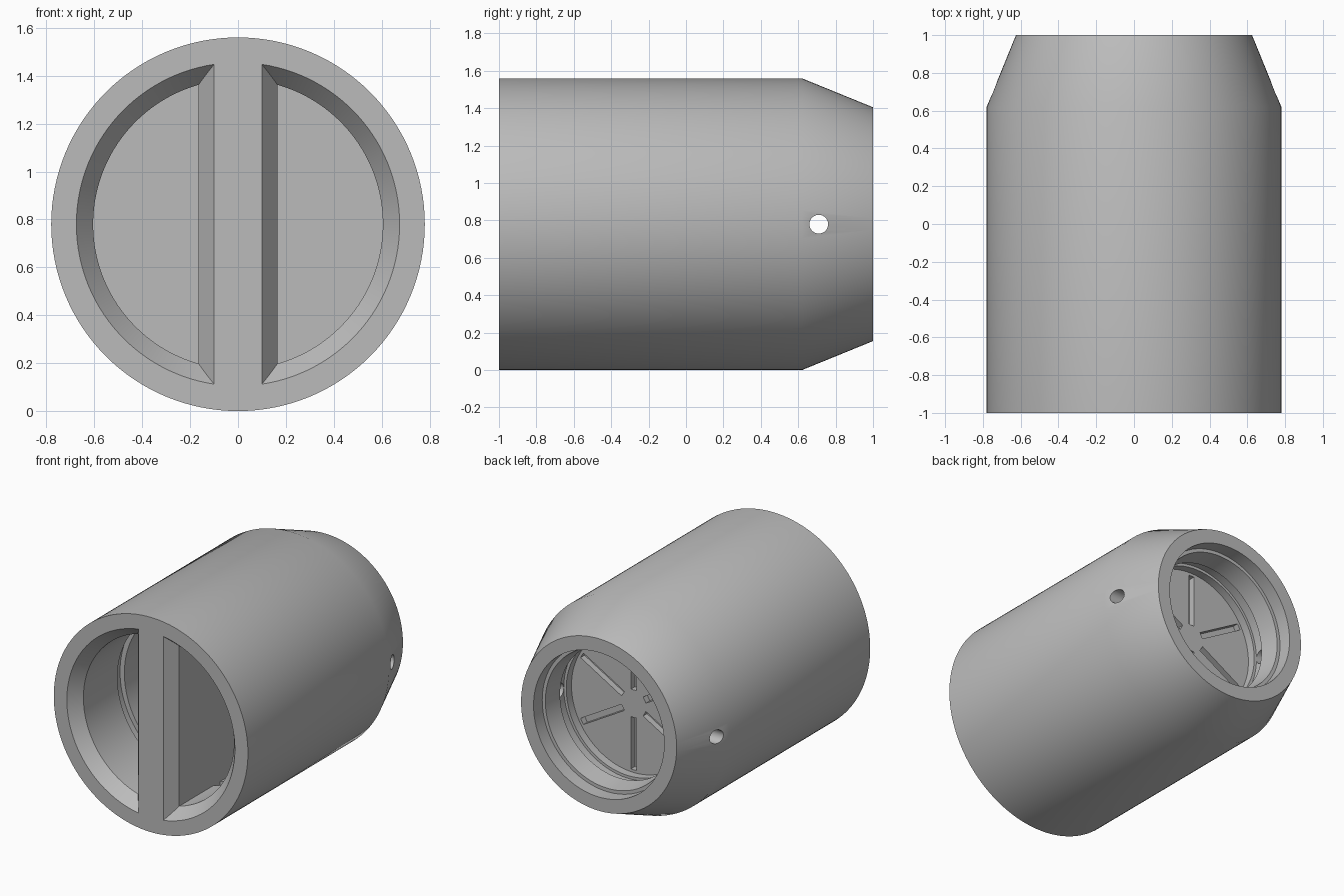
import bpy, bmesh, math
from mathutils import Matrix, Vector

cube = bpy.data.objects.get("Cube")
if cube:
    bpy.data.objects.remove(cube)

CENTRE = Vector((0, 0, 0.78))

grey = bpy.data.materials.new("plain_grey")
grey.use_nodes = True
COLOUR = (0.5, 0.5, 0.5, 1)
grey.diffuse_color = COLOUR
grey.node_tree.nodes["Principled BSDF"].inputs["Base Color"].default_value = COLOUR


def make(name, bm):
    bmesh.ops.recalc_face_normals(bm, faces=bm.faces)
    mesh = bpy.data.meshes.new(name)
    bm.to_mesh(mesh)
    bm.free()
    obj = bpy.data.objects.new(name, mesh)
    bpy.context.collection.objects.link(obj)
    mesh.materials.append(grey)
    obj.location = CENTRE
    return obj


def revolve(name, profile, steps=128):
    """Spin a (radius, y) profile about the y axis."""
    bm = bmesh.new()
    verts = [bm.verts.new((r, y, 0)) for r, y in profile]
    edges = [bm.edges.new(pair) for pair in zip(verts, verts[1:])]
    bmesh.ops.spin(bm, geom=verts + edges, axis=(0, 1, 0), cent=(0, 0, 0),
                   angle=math.tau, steps=steps)
    bmesh.ops.remove_doubles(bm, verts=bm.verts, dist=1e-5)
    return make(name, bm)


def prism(name, outline, half_height):
    """Extrude an (x, y) outline along z."""
    bm = bmesh.new()
    face = bm.faces.new([bm.verts.new((x, y, -half_height)) for x, y in outline])
    grown = bmesh.ops.extrude_face_region(bm, geom=[face])["geom"]
    bmesh.ops.translate(bm, vec=(0, 0, 2 * half_height),
                        verts=[g for g in grown if isinstance(g, bmesh.types.BMVert)])
    return make(name, bm)


def combine(target, other, operation):
    mod = target.modifiers.new(operation.lower(), 'BOOLEAN')
    mod.operation = operation
    mod.solver = 'EXACT'
    mod.object = other
    bpy.context.view_layer.update()
    bpy.ops.object.select_all(action='DESELECT')
    bpy.context.view_layer.objects.active = target
    target.select_set(True)
    bpy.ops.object.modifier_apply(modifier=mod.name)
    bpy.data.objects.remove(other)


# Housing: front pocket, outer shell, tapered back and stepped back socket
housing = revolve("housing", [
    (0, 0.5), (0.605, 0.5), (0.605, -0.44), (0.64, -0.44), (0.64, -0.52),
    (0.605, -0.52), (0.605, -0.91), (0.675, -1),
    (0.78, -1), (0.78, 0.62), (0.625, 1),
    (0.525, 1), (0.525, 0.9), (0.5, 0.9), (0.48, 0.76), (0.52, 0.76),
    (0.52, 0.66), (0.5, 0.66), (0.5, 0.6), (0, 0.6)])

# Grip bar across the front pocket, with bevelled front edges
bar = prism("grip_bar", [(-0.1, -1), (0.1, -1), (0.165, -0.91), (0.165, 0.53),
                         (-0.165, 0.53), (-0.165, -0.91)], 0.7)
combine(housing, bar, 'UNION')

# Pin hole through both sides of the taper
bm = bmesh.new()
bmesh.ops.create_cone(bm, cap_ends=True, segments=32, radius1=0.05, radius2=0.05, depth=2,
                      matrix=Matrix.Translation((0, 0.71, 0)) @ Matrix.Rotation(math.pi / 2, 4, 'Y'))
combine(housing, make("pin_hole_cutter", bm), 'DIFFERENCE')

# Radial slots in the socket floor
bm = bmesh.new()
for i in range(6):
    turn = Matrix.Rotation(math.tau * (i + 0.5) / 6, 4, 'Y')
    bmesh.ops.create_cube(bm, size=1, matrix=turn @ Matrix.Translation((0.29, 0.6, 0))
                          @ Matrix.Diagonal((0.38, 0.09, 0.045, 1)))
combine(housing, make("slot_cutter", bm), 'DIFFERENCE')

bpy.ops.object.select_all(action='DESELECT')
housing.select_set(True)
bpy.context.view_layer.objects.active = housing
bpy.ops.object.shade_smooth_by_angle(angle=math.radians(30))
